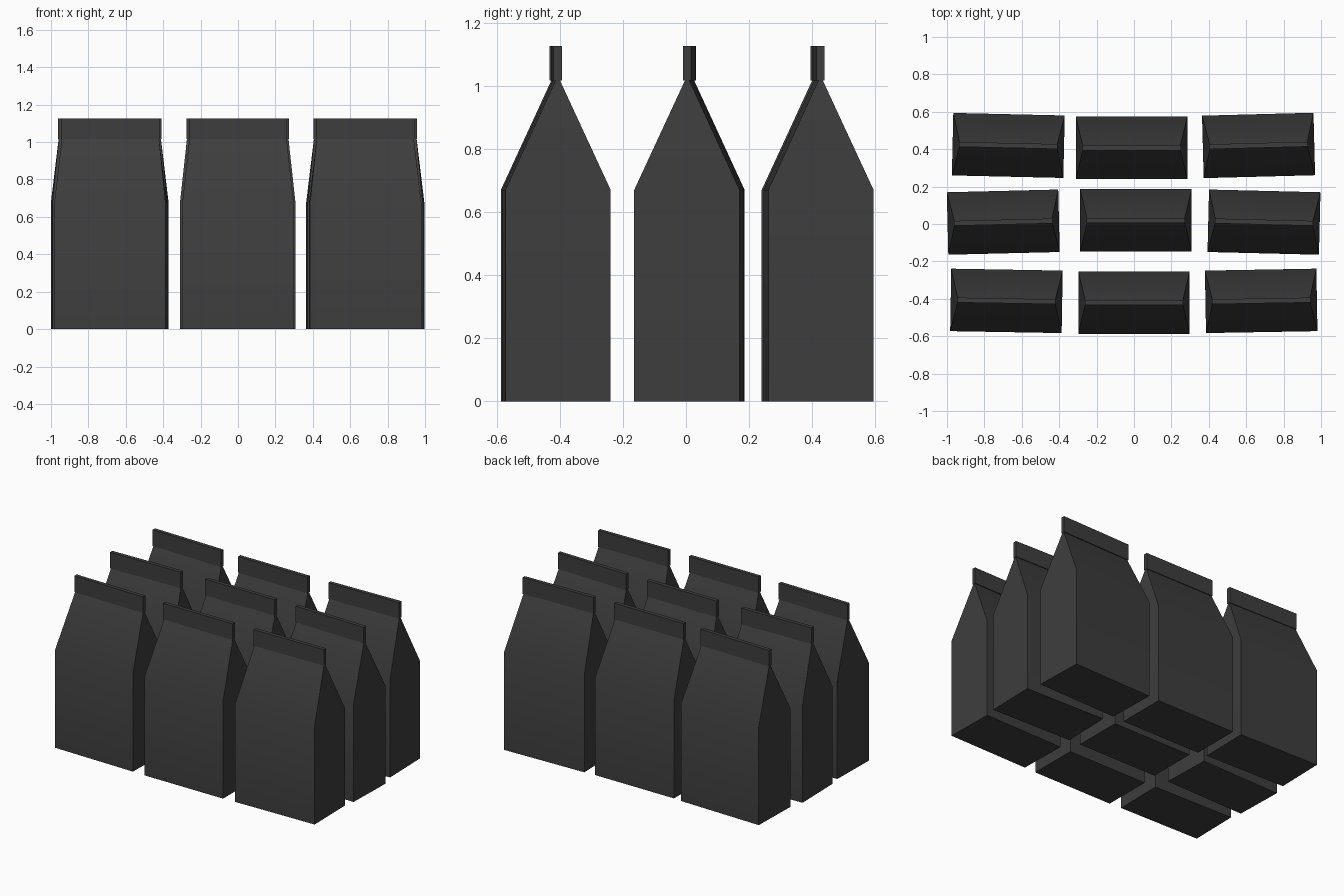
import bpy
import bmesh
import math

cube = bpy.data.objects.get("Cube")
if cube:
    bpy.data.objects.remove(cube, do_unlink=True)

# Dark paper
paper = bpy.data.materials.new("charcoal paper")
paper.use_nodes = True
colour = (0.047, 0.047, 0.047, 1)
paper.diffuse_color = colour
bsdf = paper.node_tree.nodes["Principled BSDF"]
bsdf.inputs["Base Color"].default_value = colour
bsdf.inputs["Roughness"].default_value = 0.8

# Bag outline as stacked rectangles: half width, half depth, height
base, shoulder, neck = (0.298, 0.167, 0), (0.298, 0.167, 0.67), (0.26, 0.007, 1.017)
seal_bottom, seal_top = (0.263, 0.013, 1.017), (0.263, 0.013, 1.127)


def make_bag_mesh():
    bm = bmesh.new()
    rings = []
    for w, d, z in (base, shoulder, neck, seal_bottom, seal_top):
        corners = ((-w, -d), (w, -d), (w, d), (-w, d))
        rings.append([bm.verts.new((x, y, z)) for x, y in corners])
    for low, high in zip(rings, rings[1:]):
        for i in range(4):
            j = (i + 1) % 4
            bm.faces.new((low[i], low[j], high[j], high[i]))
    bm.faces.new(reversed(rings[0]))
    bm.faces.new(rings[-1])
    bmesh.ops.recalc_face_normals(bm, faces=bm.faces)
    mesh = bpy.data.meshes.new("paper_bag")
    bm.to_mesh(mesh)
    bm.free()
    mesh.materials.append(paper)
    return mesh


# Slightly uneven rows of bags: x, y, turn in degrees
rows = {
    "front": ((-0.682, -0.411, -1), (0, -0.42, 0), (0.68, -0.411, 1)),
    "middle": ((-0.699, 0.01, 1.4), (0.01, 0.019, 0), (0.695, 0.01, -1.4)),
    "back": ((-0.672, 0.42, -1.3), (-0.013, 0.407, 0), (0.666, 0.42, 1.5)),
}
bag_mesh = make_bag_mesh()
for row, places in rows.items():
    for side, (x, y, turn) in zip(("right", "centre", "left"), places):
        bag = bpy.data.objects.new(f"bag_{row}_{side}", bag_mesh)
        bag.location = (x, y, 0)
        bag.rotation_euler.z = math.radians(turn)
        bpy.context.collection.objects.link(bag)

# Soft fold at the shoulder, crisp corners elsewhere
bpy.ops.object.select_all(action="DESELECT")
bag.select_set(True)
bpy.context.view_layer.objects.active = bag
bpy.ops.object.shade_smooth_by_angle(angle=math.radians(30))
